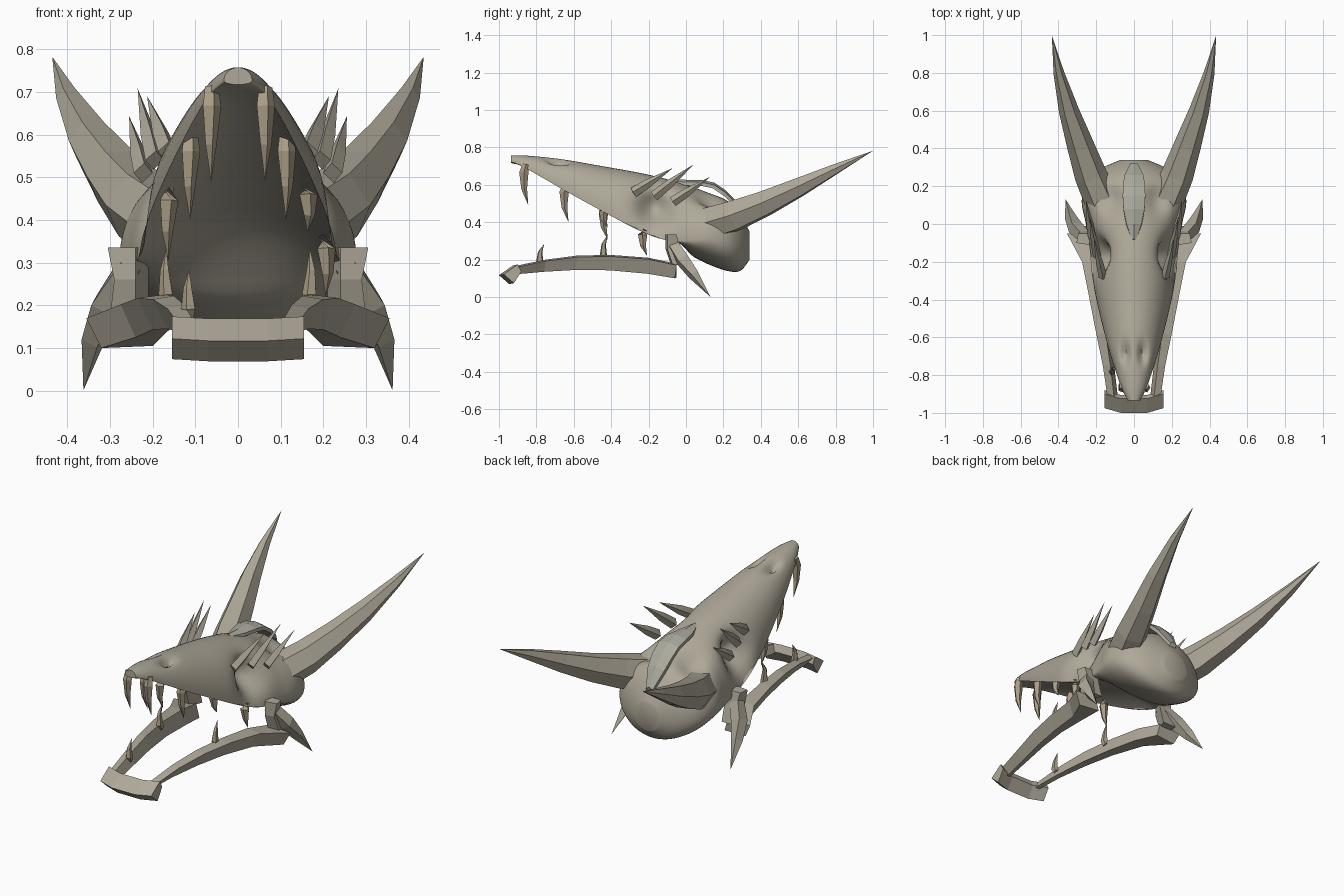
import bpy, bmesh, math
from mathutils import Vector

if "Cube" in bpy.data.objects:
    bpy.data.objects.remove(bpy.data.objects["Cube"])


def material(name, rgb):
    m = bpy.data.materials.new(name)
    m.diffuse_color = (*rgb, 1)
    m.use_nodes = True
    m.node_tree.nodes["Principled BSDF"].inputs["Base Color"].default_value = m.diffuse_color
    return m


BONE = material("bone", (0.43, 0.395, 0.32))
TOOTH = material("tooth", (0.40, 0.34, 0.24))
CREST = material("crest", (0.41, 0.40, 0.34))


def loft(name, rings, mat=BONE, smooth=None):
    """Skin a list of equal rings; a ring of one point makes a tip."""
    bm = bmesh.new()
    rows = [[bm.verts.new(p) for p in r] for r in rings]
    for a, b in zip(rows, rows[1:]):
        n = len(a)
        for i in range(n):
            j = (i + 1) % n
            if len(b) == 1:
                bm.faces.new((a[i], a[j], b[0]))
            else:
                bm.faces.new((a[i], a[j], b[j], b[i]))
    for r in (rows[0], rows[-1]):
        if len(r) > 2:
            bm.faces.new(r)
    bmesh.ops.recalc_face_normals(bm, faces=bm.faces)
    me = bpy.data.meshes.new(name)
    bm.to_mesh(me)
    bm.free()
    ob = bpy.data.objects.new(name, me)
    bpy.context.collection.objects.link(ob)
    me.materials.append(mat)
    if smooth:
        bpy.ops.object.select_all(action='DESELECT')
        ob.select_set(True)
        bpy.context.view_layer.objects.active = ob
        bpy.ops.object.shade_smooth_by_angle(angle=math.radians(smooth))
    return ob


def spike(name, pts, radii, n=4, mat=BONE, flat=1.0, smooth=None, side=1):
    """Tapering spike along a path; the last point is the tip."""
    pts = [Vector((p[0] * side, p[1], p[2])) for p in pts]
    rings = []
    for k, p in enumerate(pts[:-1]):
        t = (pts[k + 1] - pts[max(k - 1, 0)]).normalized()
        u = t.cross(Vector((0, 0, 1)))
        if u.length < 0.3:
            u = t.cross(Vector((0, 1, 0)))
        u.normalize()
        v = u.cross(t)
        rings.append([p + u * radii[k] * flat * math.cos(a) + v * radii[k] * math.sin(a)
                      for a in (2 * math.pi * i / n for i in range(n))])
    rings.append([pts[-1]])
    return loft(name, rings, mat, smooth)


# skull stations: y, top z, bottom z, half width, roundness (0 snout, 1 cranium)
ST = [(-.935, .757, .717, .033, .5), (-.87, .757, .69, .065, .2), (-.78, .75, .645, .097, 0),
      (-.65, .735, .57, .137, 0), (-.45, .70, .46, .188, 0), (-.28, .67, .37, .222, 0),
      (-.14, .64, .305, .235, .05), (0, .60, .235, .255, .4), (.12, .558, .175, .277, .8),
      (.22, .515, .14, .25, .9), (.29, .44, .14, .18, 1), (.34, .35, .2, .07, 1)]


def station(t):
    i = min(int(t), len(ST) - 2)
    f = t - i
    p0, p1, p2, p3 = (ST[min(max(j, 0), len(ST) - 1)] for j in (i - 1, i, i + 1, i + 2))
    return [0.5 * (2 * b + (c - a) * f + (2 * a - 5 * b + 4 * c - d) * f * f
                   + (3 * b - a - 3 * c + d) * f ** 3) for a, b, c, d in zip(p0, p1, p2, p3)]


def bump(x, y, z, c, s):
    return math.exp(-sum(((p - q) / r) ** 2 for p, q, r in zip((x, y, z), c, s)))


# skull with eye sockets, nostrils and temple hollows pressed in
rings = []
for k in range(67):
    y, zt, zb, w, r = station(k / 66 * (len(ST) - 1))
    r = min(max(r, 0), 1)
    h, ring = zt - zb, []
    zm = zb + 0.45 * h * r
    for i in range(56):
        a = 2 * math.pi * i / 56
        c, s = math.cos(a), math.sin(a)
        x = w * c
        if s >= 0:
            z = zm + (zt - zm) * s
        else:  # hollow palate blending into the rounded braincase
            z = zm + (zm - zb) * s + 0.28 * h * s * s * max(0, 1 - 2 * r)
        ax = abs(x)
        if s >= 0:
            eye = bump(ax, y, z, (.20, -.17, .48), (.13, .085, .09))
            nose = bump(ax, y, z, (.045, -.685, .715), (.022, .05, .06))
            temple = bump(ax, y, z, (.12, .12, .52), (.06, .08, .12))
            x *= 1 - 0.55 * eye
            z -= 0.045 * nose + 0.05 * temple
        ring.append((x, y, z))
    rings.append(ring)
loft("skull", rings, BONE, 45)

# crest strip arching over the cranium
arch = [(-.08, .632, .012), (0, .627, .04), (.08, .626, .056), (.15, .612, .06),
        (.21, .572, .058), (.26, .522, .05), (.32, .43, .02)]
loft("crest", [[(-w, y, z - .012), (0, y, z), (w, y, z - .012), (w, y - .008, z - .03),
                (-w, y - .008, z - .03)] for y, z, w in arch], CREST)

# chin bar joining the two jaw rails
loft("chin", [[(x, y - .04, .12 + d), (x, y + .035, .172 + d), (x, y + .055, .135 + d), (x, y + .015, .072 + d)]
              for x, y, d in ((-.155, -.935, .002), (-.07, -.96, -.003), (.07, -.96, -.003), (.155, -.935, .002))])

# lower jaw rails: y, outer x, inner x, top z, bottom z
RAIL = [(-.92, .14, .085, .165, .12), (-.75, .165, .105, .20, .135), (-.58, .20, .13, .222, .145),
        (-.40, .235, .155, .225, .143), (-.20, .275, .175, .21, .125), (-.05, .355, .20, .178, .10)]

for side, tag in ((-1, "left"), (1, "right")):
    loft("jaw_rail_" + tag, [[(side * xo, y, zt - .008), (side * (xi + .02), y, zt),
                              (side * xi, y, zb + .005), (side * (xo - .035), y - .01, zb)]
                             for y, xo, xi, zt, zb in RAIL])

    # great horns, curving outward then straight back
    spike("horn_" + tag, [(.175, .13, .395), (.23, .26, .435), (.285, .42, .50), (.345, .60, .585),
                          (.398, .80, .685), (.435, 1.0, .782)],
          [.095, .09, .075, .056, .03], n=6, flat=.95, side=side)

    # brow spikes
    for i, (b, t) in enumerate([((.165, -.28, .56), (.213, -.07, .69)),
                                ((.195, -.17, .54), (.235, .04, .708)),
                                ((.222, -.07, .51), (.255, .13, .643))]):
        spike(f"brow_spike_{tag}_{i}", [b, Vector(b).lerp(Vector(t), .35), t], [.028, .024],
              flat=.8, side=side)

    # jaw hinge block and cheek spike
    loft("hinge_" + tag, [[(side * .24, y0, z), (side * x, y0 + .01, z), (side * (x - .01), y1, z),
                           (side * .21, y1, z)] for z, x, y0, y1 in
                          ((.335, .305, -.11, -.05), (.26, .29, -.11, -.035), (.17, .30, -.08, -.01))])
    spike("cheek_spike_" + tag, [(.25, -.08, .30), (.31, -.02, .20), (.338, .04, .12), (.362, .13, .001)],
          [.035, .042, .03], side=side)


def tooth(name, x, y, z0, z1, r):
    d = z1 - z0
    spike(name, [(x, y, z0), (x, y - .012, z0 + d * .2), (x * 1.02, y - .01, z0 + d * .6), (x, y + .012, z1)],
          [r * .75, r, r * .62], n=5, mat=TOOTH, flat=.9)


# teeth, unequal on the two sides: x, y, root z, tip z
TEETH = [(-.063, -.855, .71, .49), (-.112, -.64, .60, .40), (-.163, -.43, .48, .305),
         (.063, -.855, .71, .49), (.112, -.64, .60, .40), (.163, -.43, .48, .37), (.205, -.22, .36, .22),
         (-.168, -.43, .20, .335), (-.115, -.77, .17, .285), (.168, -.43, .20, .335)]
for i, (x, y, z0, z1) in enumerate(TEETH):
    tooth(f"tooth_{i}", x, y, z0, z1, .026 if z1 < z0 else .02)
